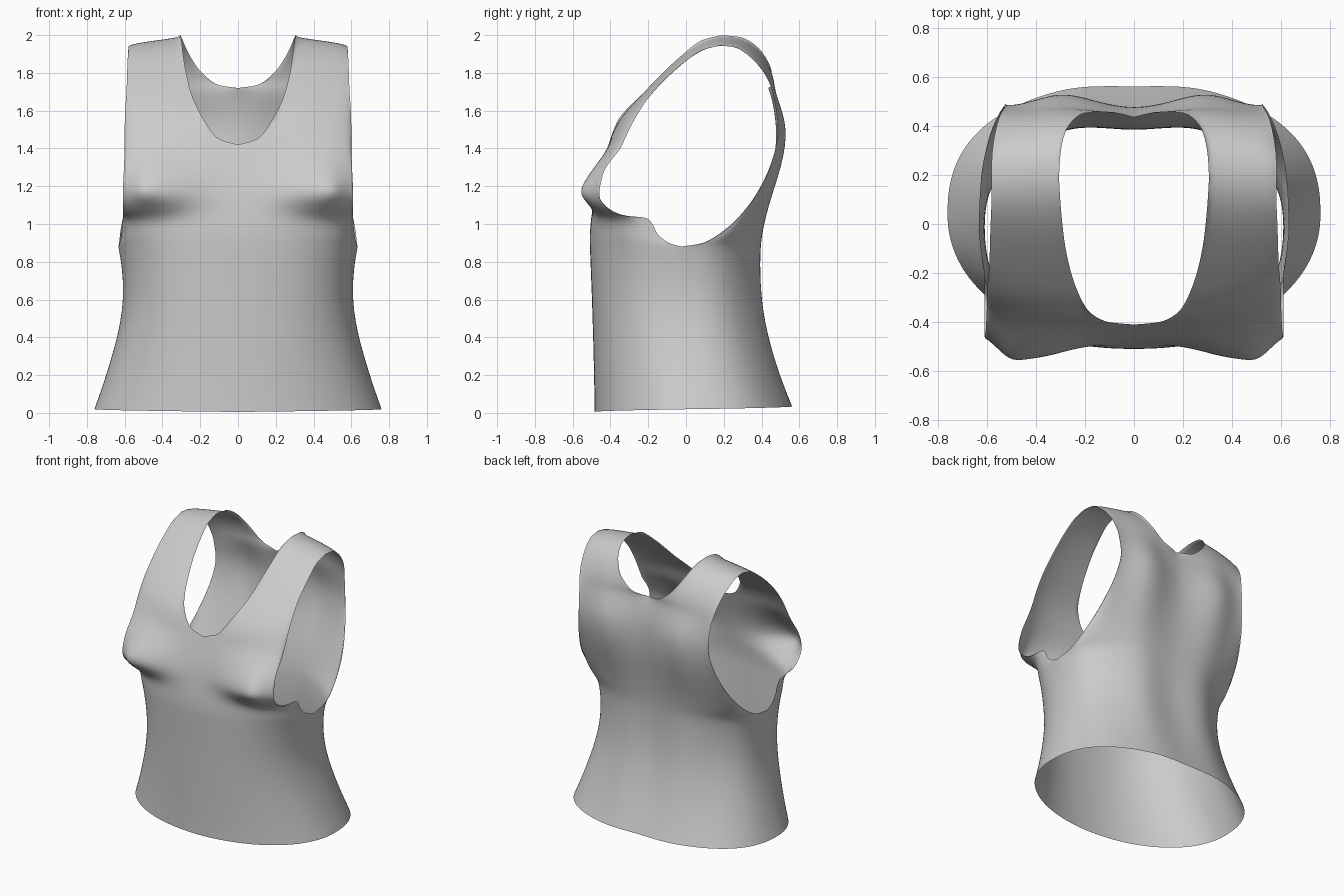
import bpy, bmesh
from math import sin, cos, pi, exp

if "Cube" in bpy.data.objects:
    bpy.data.objects.remove(bpy.data.objects["Cube"])

# Each row runs from centre line / neckline (x, y, z) to side seam / armhole (x, y, z),
# the last value is the roundness of the curve between them.
FRONT = [
    (0, -.485, .005, .76, .04, .02, 2.1), (0, -.492, .3, .67, .02, .3, 2.2),
    (0, -.5, .6, .595, 0, .6, 2.4), (0, -.512, .88, .633, -.03, .88, 2.4),
    (0, -.512, .92, .626, -.09, .9, 2.35), (0, -.51, .97, .617, -.145, .94, 2.3),
    (0, -.505, 1.02, .61, -.205, 1.03, 2.2), (0, -.495, 1.08, .61, -.36, 1.05, 2),
    (0, -.48, 1.17, .61, -.45, 1.15, 2), (0, -.455, 1.28, .605, -.43, 1.27, 2),
    (0, -.41, 1.42, .6, -.345, 1.4, 2),
    (.1, -.40, 1.45, .6, -.3, 1.5, 1.9), (.18, -.36, 1.55, .597, -.245, 1.6, 1.7),
    (.25, -.22, 1.7, .59, -.165, 1.71, 1.5), (.285, -.06, 1.86, .585, -.01, 1.855, 1.4),
    (.3, .09, 1.975, .581, .09, 1.922, 1.4), (.306, .19, 2.0, .58, .18, 1.945, 1.4)]
BACK = [
    (0, .56, .035, .76, .04, .02, 2.4), (0, .455, .3, .67, .02, .3, 2.4),
    (0, .375, .6, .595, 0, .6, 2.4), (0, .385, .88, .633, -.03, .88, 2.4),
    (0, .395, .95, .63, .08, .897, 2.35),
    (0, .41, 1.05, .622, .2, .965, 2.3), (0, .44, 1.2, .585, .37, 1.15, 2.1),
    (0, .475, 1.4, .54, .465, 1.36, 2), (0, .475, 1.56, .522, .488, 1.5, 2),
    (0, .435, 1.72, .53, .47, 1.66, 1.8), (.1, .455, 1.735, .545, .445, 1.74, 1.7),
    (.2, .45, 1.81, .56, .4, 1.82, 1.6), (.275, .385, 1.93, .575, .32, 1.9, 1.4),
    (.3, .285, 1.99, .58, .26, 1.935, 1.4), (.306, .19, 2.0, .58, .18, 1.945, 1.4)]
STEPS, COLS = 5, 36


def smooth_rows(keys):
    """Interpolate key rows without overshoot."""
    d = [[b - a for a, b in zip(p, q)] for p, q in zip(keys, keys[1:])]
    tan = [d[0]]
    for p, q in zip(d, d[1:]):
        tan.append([2 * a * b / (a + b) if a * b > 0 else 0 for a, b in zip(p, q)])
    tan.append(d[-1])
    rows = []
    for i in range(len(d)):
        for k in range(STEPS):
            t = k / STEPS
            h = (2*t**3 - 3*t*t + 1, t**3 - 2*t*t + t, 3*t*t - 2*t**3, t**3 - t*t)
            rows.append([h[0]*a + h[1]*m + h[2]*b + h[3]*n for a, m, b, n in
                         zip(keys[i], tan[i], keys[i+1], tan[i+1])])
    return rows + [list(keys[-1])]


def bump(x, z, cx, cz, sx_in, sx_out, sz_low, sz_high):
    sx = sx_in if x < cx else sx_out
    sz = sz_low if z < cz else sz_high
    return exp(-((x - cx) / sx) ** 2 - ((z - cz) / sz) ** 2)


def front_relief(x, z):
    return (-.088 * bump(x, z, .46, 1.17, .23, .13, .1, .18)
            - .02 * bump(x, z, .51, 1.17, .06, .05, .05, .05))


def back_relief(x, z):
    return (.055 * bump(x, z, .29, 1.48, .17, .15, .4, .25)
            + .03 * bump(x, z, .25, .6, .16, .16, .5, .4))


def panel(bm, keys, neck):
    """Half panel: hem to underarm, underarm to neck, neck to shoulder."""
    rows = (smooth_rows(keys[:4])[:-1] + smooth_rows(keys[3:neck + 1])[:-1]
            + smooth_rows(keys[neck:]))
    grid = []
    for ix, iy, iz, ox, oy, oz, n in rows:
        line = []
        for c in range(COLS + 1):
            s = c / COLS
            u = sin(s * pi / 2) ** (2 / n) if c else 0
            v = cos(s * pi / 2) ** (2 / n) if c < COLS else 0
            line.append(bm.verts.new((ix + (ox - ix) * u, oy + (iy - oy) * v,
                                      iz + (oz - iz) * s)))
        grid.append(line)
    for a, b in zip(grid, grid[1:]):
        for c in range(COLS):
            bm.faces.new((a[c], a[c + 1], b[c + 1], b[c]))


# Sleeveless top: front and back half panels welded at the seams
bm = bmesh.new()
panel(bm, FRONT, 10)
panel(bm, BACK, 9)
# Mirror to the other side
dup = bmesh.ops.duplicate(bm, geom=bm.verts[:] + bm.edges[:] + bm.faces[:])["geom"]
for v in dup:
    if isinstance(v, bmesh.types.BMVert):
        v.co.x = -v.co.x
bmesh.ops.remove_doubles(bm, verts=bm.verts[:], dist=.0005)
# Relax the cloth inside its edges
inner = [v for v in bm.verts if not v.is_boundary]
for _ in range(25):
    bmesh.ops.smooth_vert(bm, verts=inner, factor=.5, use_axis_x=True,
                          use_axis_y=True, use_axis_z=True)
# Bust and shoulder blade relief
for v in bm.verts:
    x, y, z = abs(v.co.x), v.co.y, v.co.z
    fade = min(1, abs(y) * 4) * (.4 if v.is_boundary and z > .1 else 1)
    v.co.y += fade * (front_relief(x, z) if y < 0 else back_relief(x, z))
for _ in range(4):
    bmesh.ops.smooth_vert(bm, verts=inner, factor=.5, use_axis_x=True,
                          use_axis_y=True, use_axis_z=True)
bmesh.ops.recalc_face_normals(bm, faces=bm.faces[:])
# Make sure the outside faces out
ref = min(bm.faces, key=lambda f: f.calc_center_median().y)
if ref.normal.y > 0:
    bmesh.ops.reverse_faces(bm, faces=bm.faces[:])

mesh = bpy.data.meshes.new("tank_top")
bm.to_mesh(mesh)
bm.free()
for p in mesh.polygons:
    p.use_smooth = True
top = bpy.data.objects.new("tank_top", mesh)
bpy.context.collection.objects.link(top)
